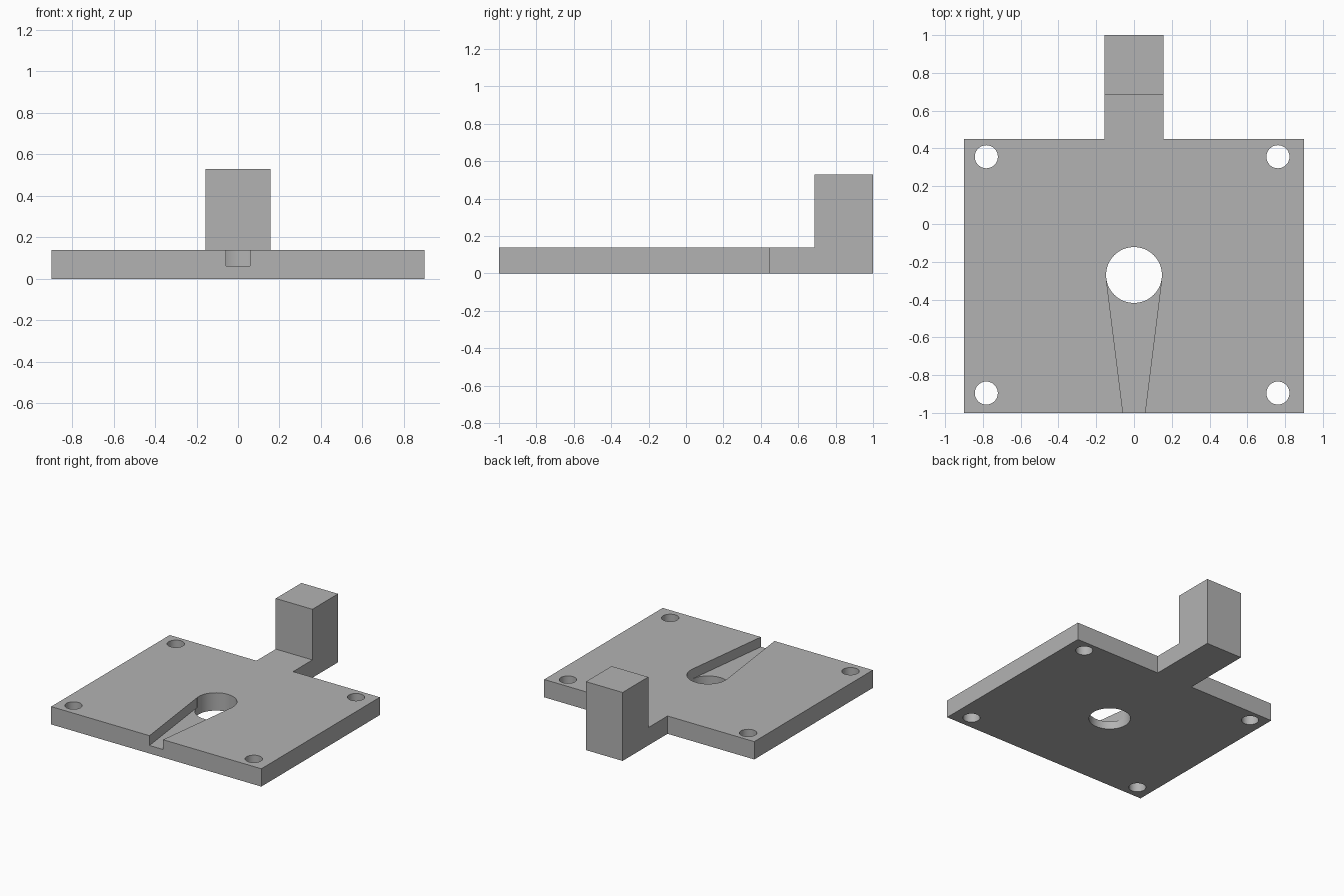
import bpy, bmesh, math

cube = bpy.data.objects.get("Cube")
if cube:
    bpy.data.objects.remove(cube, do_unlink=True)

# One plain grey for the whole part
grey = bpy.data.materials.new("plain grey")
grey.use_nodes = True
COLOUR = (0.45, 0.45, 0.45, 1)
grey.diffuse_color = COLOUR
grey.node_tree.nodes["Principled BSDF"].inputs["Base Color"].default_value = COLOUR


def prism(name, outline, z0, z1):
    """Extrude a closed xy outline from z0 to z1."""
    bm = bmesh.new()
    face = bm.faces.new([bm.verts.new((x, y, z0)) for x, y in outline])
    grown = bmesh.ops.extrude_face_region(bm, geom=[face])["geom"]
    for v in grown:
        if isinstance(v, bmesh.types.BMVert):
            v.co.z = z1
    bmesh.ops.recalc_face_normals(bm, faces=bm.faces)
    mesh = bpy.data.meshes.new(name)
    bm.to_mesh(mesh)
    bm.free()
    mesh.materials.append(grey)
    obj = bpy.data.objects.new(name, mesh)
    bpy.context.collection.objects.link(obj)
    return obj


def circle(x, y, r, n=64):
    return [(x + r * math.cos(math.tau * i / n), y + r * math.sin(math.tau * i / n))
            for i in range(n)]


def mirrored(right_side):
    """Complete an outline whose right half is listed front to back."""
    return right_side + [(-x, y) for x, y in reversed(right_side)]


def combine(target, other, operation):
    """Apply a boolean and discard the helper."""
    mod = target.modifiers.new(operation, 'BOOLEAN')
    mod.operation = operation
    mod.solver = 'EXACT'
    mod.object = other
    bpy.context.view_layer.objects.active = target
    bpy.ops.object.modifier_apply(modifier=mod.name)
    bpy.data.objects.remove(other, do_unlink=True)


THICK, ARM = 0.138, 0.157

# Square plate with a narrow arm at the back
plate = prism("mounting_plate",
              mirrored([(0.9, -1), (0.9, 0.45), (ARM, 0.45), (ARM, 1)]), 0, THICK)

# Upright block on the end of the arm
block = prism("upright_block", mirrored([(ARM, 0.686), (ARM, 1)]), 0, 0.53)
combine(plate, block, 'UNION')

# Tapered channel from the front edge to the centre hole
channel = prism("channel_cutter",
                mirrored([(0.0455, -1.1), (0.147, -0.289), (0.12, -0.25)]), 0.062, 0.3)
combine(plate, channel, 'DIFFERENCE')

# Centre hole and four corner screw holes
holes = [(0, -0.27, 0.148)]
holes += [(x, y, 0.061) for x in (-0.782, 0.762) for y in (-0.895, 0.356)]
for x, y, r in holes:
    combine(plate, prism("hole_cutter", circle(x, y, r), -0.1, 0.3), 'DIFFERENCE')

# Smooth hole walls, crisp edges elsewhere
bpy.ops.object.select_all(action='DESELECT')
plate.select_set(True)
bpy.context.view_layer.objects.active = plate
bpy.ops.object.shade_smooth_by_angle(angle=math.radians(30))
